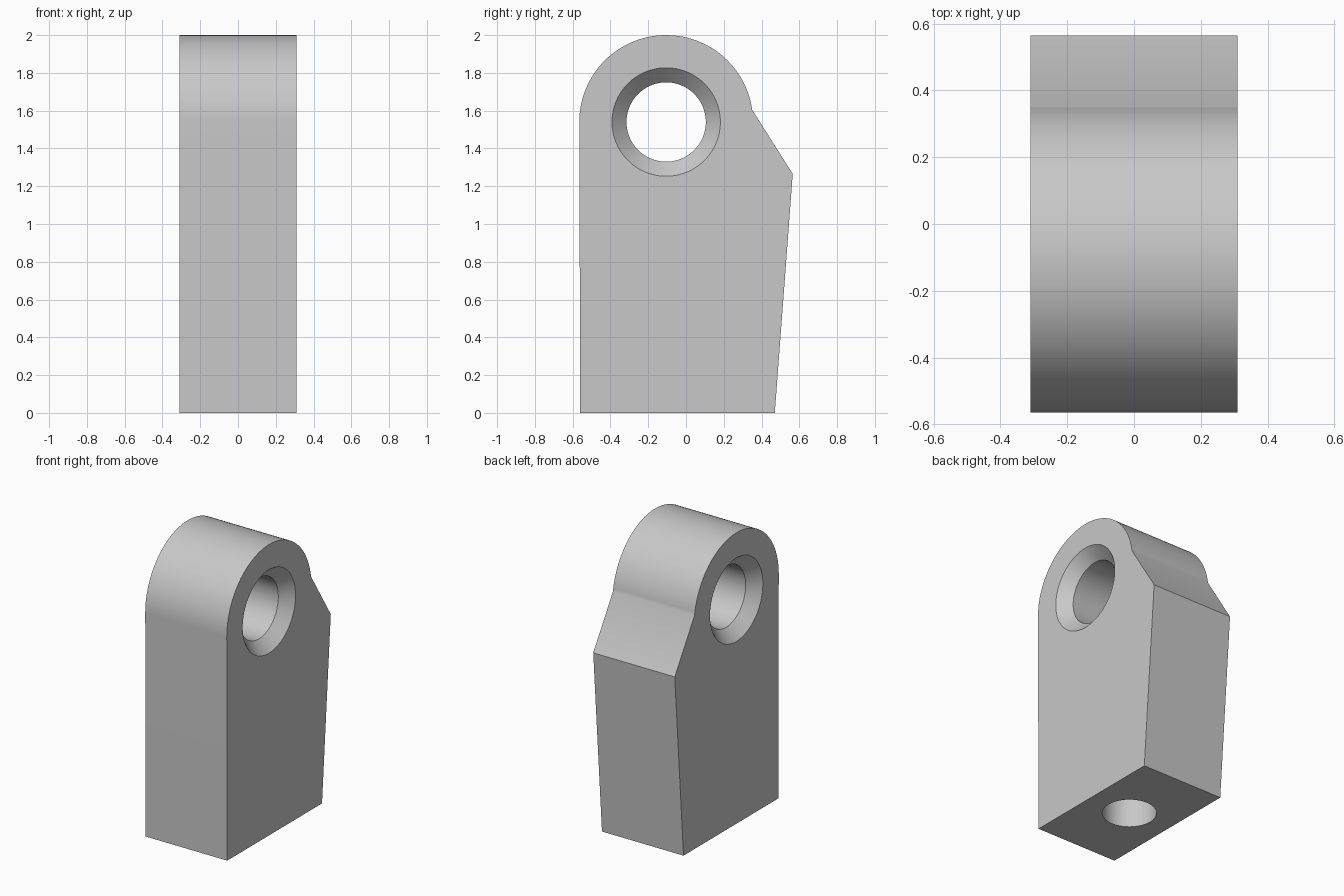
import bpy, bmesh, math
from mathutils import Vector

cube = bpy.data.objects.get("Cube")
if cube:
    bpy.data.objects.remove(cube)

HALF = 0.31                      # half thickness along x
EYE_Y, EYE_Z, EYE_R = -0.105, 1.54, 0.46
BORE_R, CHAMFER = 0.21, 0.077
POCKET_R, POCKET_DEPTH = 0.17, 0.8

grey = bpy.data.materials.new("plain_grey")
grey.use_nodes = True
grey.diffuse_color = (0.58, 0.58, 0.58, 1)
grey.node_tree.nodes["Principled BSDF"].inputs["Base Color"].default_value = grey.diffuse_color


def make_object(name, bm):
    bmesh.ops.recalc_face_normals(bm, faces=bm.faces)
    mesh = bpy.data.meshes.new(name)
    bm.to_mesh(mesh)
    bm.free()
    mesh.materials.append(grey)
    obj = bpy.data.objects.new(name, mesh)
    bpy.context.collection.objects.link(obj)
    return obj


def lathe(name, profile, axis, centre, steps=96):
    """Closed solid turned from (distance along axis, radius) points."""
    bm = bmesh.new()
    axis, centre = Vector(axis), Vector(centre)
    side = axis.orthogonal().normalized()
    verts = [bm.verts.new(centre + axis * d + side * r) for d, r in profile]
    edges = [bm.edges.new(pair) for pair in zip(verts, verts[1:])]
    bmesh.ops.spin(bm, geom=verts + edges, cent=centre, axis=axis,
                   angle=math.tau, steps=steps, use_merge=False)
    bmesh.ops.remove_doubles(bm, verts=bm.verts, dist=1e-4)
    return make_object(name, bm)


# Lug body: side outline with a rounded eye, extruded across the thickness
start = math.asin((1.605 - EYE_Z) / EYE_R)
outline = [(-0.56, 0), (0.47, 0), (0.565, 1.265)]
for i in range(65):
    a = start + (math.pi - start) * i / 64
    outline.append((EYE_Y + EYE_R * math.cos(a), EYE_Z + EYE_R * math.sin(a)))

bm = bmesh.new()
face = bm.faces.new([bm.verts.new((-HALF, y, z)) for y, z in outline])
ext = bmesh.ops.extrude_face_region(bm, geom=[face])
moved = [g for g in ext["geom"] if isinstance(g, bmesh.types.BMVert)]
bmesh.ops.translate(bm, verts=moved, vec=(2 * HALF, 0, 0))
body = make_object("lug_body", bm)

# Cross bore, flared at both ends
flare, over = BORE_R + CHAMFER, 0.05
bore = lathe("bore_cutter",
             [(-HALF - over, 0), (-HALF - over, flare + over),
              (-HALF + CHAMFER, BORE_R), (HALF - CHAMFER, BORE_R),
              (HALF + over, flare + over), (HALF + over, 0)],
             (1, 0, 0), (0, EYE_Y, EYE_Z))

# Blind hole in the base
pocket = lathe("base_hole_cutter",
               [(-over, 0), (-over, POCKET_R), (POCKET_DEPTH, POCKET_R), (POCKET_DEPTH, 0)],
               (0, 0, 1), (0, -0.045, 0))

# Cut the holes
bpy.ops.object.select_all(action="DESELECT")
bpy.context.view_layer.objects.active = body
body.select_set(True)
for cutter in (bore, pocket):
    mod = body.modifiers.new(cutter.name, "BOOLEAN")
    mod.operation, mod.solver, mod.object = "DIFFERENCE", "EXACT", cutter
    bpy.ops.object.modifier_apply(modifier=mod.name)
    bpy.data.objects.remove(cutter)

bpy.ops.object.shade_smooth_by_angle(angle=math.radians(30))
